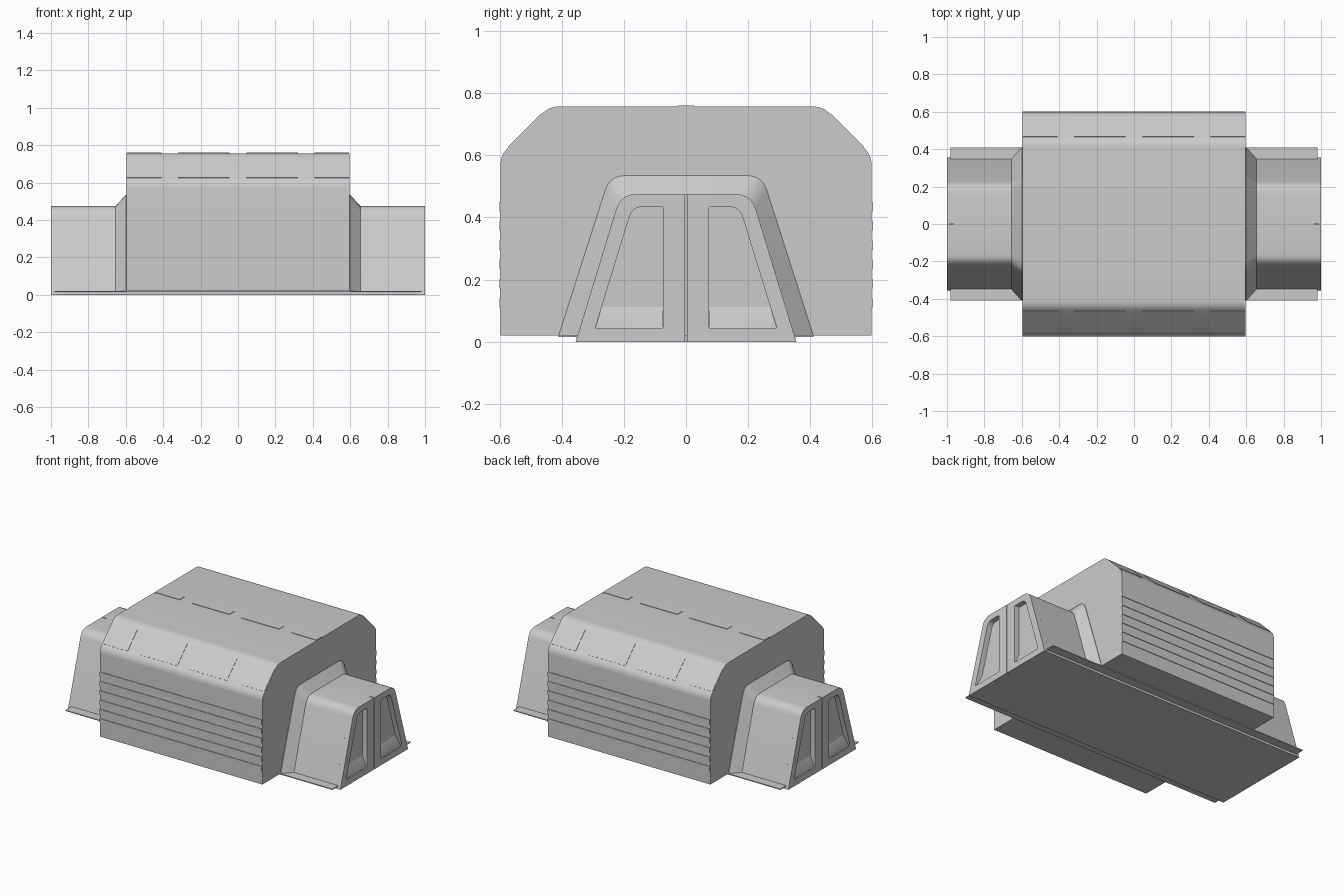
import bpy, bmesh, math
from mathutils import Matrix, Vector

if "Cube" in bpy.data.objects:
    bpy.data.objects.remove(bpy.data.objects["Cube"])

TURN = {"right": Matrix.Identity(4), "left": Matrix.Rotation(math.pi, 4, 'Z')}


def rounded(points, radii, seg=5):
    """Round the corners of a closed 2D outline (radius 0 keeps the corner)."""
    out, n = [], len(points)
    for i, r in enumerate(radii):
        p = Vector(points[i])
        if r == 0:
            out.append(p)
            continue
        a = p + (Vector(points[i - 1]) - p).normalized() * r
        b = p + (Vector(points[(i + 1) % n]) - p).normalized() * r
        for k in range(seg + 1):
            t = k / seg
            out.append(a * (1 - t) ** 2 + p * 2 * t * (1 - t) + b * t * t)
    return out


def finish(obj, angle=30):
    bpy.ops.object.select_all(action='DESELECT')
    obj.select_set(True)
    bpy.context.view_layer.objects.active = obj
    bpy.ops.object.shade_smooth_by_angle(angle=math.radians(angle))
    return obj


def loft(name, sections, matrix=Matrix.Identity(4)):
    """Skin (x, yz outline) sections along x and cap both ends."""
    bm = bmesh.new()
    rings = [[bm.verts.new((x, p[0], p[1])) for p in prof] for x, prof in sections]
    n = len(rings[0])
    for a, b in zip(rings, rings[1:]):
        for i in range(n):
            j = (i + 1) % n
            bm.faces.new((a[i], a[j], b[j], b[i]))
    bm.faces.new(rings[0])
    bm.faces.new(rings[-1])
    bmesh.ops.transform(bm, matrix=matrix, verts=bm.verts)
    bmesh.ops.recalc_face_normals(bm, faces=bm.faces)
    me = bpy.data.meshes.new(name)
    bm.to_mesh(me)
    bm.free()
    obj = bpy.data.objects.new(name, me)
    bpy.context.collection.objects.link(obj)
    return finish(obj)


def box(name, x0, x1, y0, y1, z0, z1, matrix=Matrix.Identity(4)):
    prof = [(y0, z0), (y1, z0), (y1, z1), (y0, z1)]
    return loft(name, [(x0, prof), (x1, prof)], matrix)


def plate_with_hole(name, outlines, x0, x1, matrix):
    """Filled 2D curve in the yz plane, extruded from x0 to x1."""
    cu = bpy.data.curves.new(name, 'CURVE')
    cu.dimensions = '2D'
    cu.fill_mode = 'BOTH'
    cu.extrude = (x1 - x0) / 2
    for outline in outlines:
        s = cu.splines.new('POLY')
        s.points.add(len(outline) - 1)
        for pt, p in zip(s.points, outline):
            pt.co = (p[0], p[1], 0, 1)
        s.use_cyclic_u = True
    obj = bpy.data.objects.new(name, cu)
    bpy.context.collection.objects.link(obj)
    to_yz = Matrix(((0, 0, 1, (x0 + x1) / 2), (1, 0, 0, 0), (0, 1, 0, 0), (0, 0, 0, 1)))
    obj.matrix_world = matrix @ to_yz
    bpy.ops.object.select_all(action='DESELECT')
    obj.select_set(True)
    bpy.context.view_layer.objects.active = obj
    bpy.ops.object.convert(target='MESH')
    return finish(bpy.context.object)


# main hall with chamfered roof edges
hall = rounded([(-.597, .02), (.597, .02), (.597, .6), (.44, .757), (-.44, .757), (-.597, .6)],
               [0, 0, .03, .03, .03, .03])
loft("main_hall", [(-.597, hall), (.597, hall)])

# floor slab and the thin flange above it
box("floor_slab", -.98, .98, -.352, .352, 0, .016)
box("floor_flange", -.98, .98, -.41, .41, .015, .021)

# side cladding ribs
for side in (-1, 1):
    for i in range(6):
        z = .11 + i * .062
        y = sorted((side * .59, side * .601))
        box("side_rib", -.595, .595, *y, z, z + .03)

# roof strips and chamfer panels share the same bays
for x0, x1 in ((-.594, -.41), (-.32, -.045), (.045, .32), (.41, .594)):
    box("roof_strip", x0, x1, -.025, .025, .75, .76)
    for side in (-1, 1):
        tilt = Matrix.Translation((0, side * .5185, .6785)) @ Matrix.Rotation(-side * math.pi / 4, 4, 'X')
        box("chamfer_panel", x0, x1, -.075, .075, -.005, .002, tilt)

# end vestibules: flared collar, tunnel and double door
radii = [0, 0, .05, .05]
collar = rounded([(-.41, .02), (.41, .02), (.245, .535), (-.245, .535)], radii)
tunnel = rounded([(-.349, .02), (.349, .02), (.21, .475), (-.21, .475)], radii)
leaf = rounded([(.003, 0), (.355, 0), (.21, .475), (.003, .475)], [0, 0, .05, 0])
window = rounded([(.073, .042), (.293, .042), (.172, .435), (.073, .435)], [.008, .008, .035, .008])
for end, turn in TURN.items():
    loft("vestibule_" + end, [(.59, collar), (.6, collar), (.655, tunnel), (.965, tunnel)], turn)
    for side in (-1, 1):
        flip = lambda pts: [(side * p[0], p[1]) for p in pts]
        plate_with_hole("door_leaf_" + end, [flip(leaf), flip(window)], .965, 1.0, turn)
        # sloping sill at the bottom of each window recess
        low = flip([(.074, .04), (.292, .04), (.2915, .045), (.074, .045)])
        high = flip([(.074, .04), (.292, .04), (.267, .125), (.074, .125)])
        loft("window_sill_" + end, [(.96, high), (.992, low)], turn)
